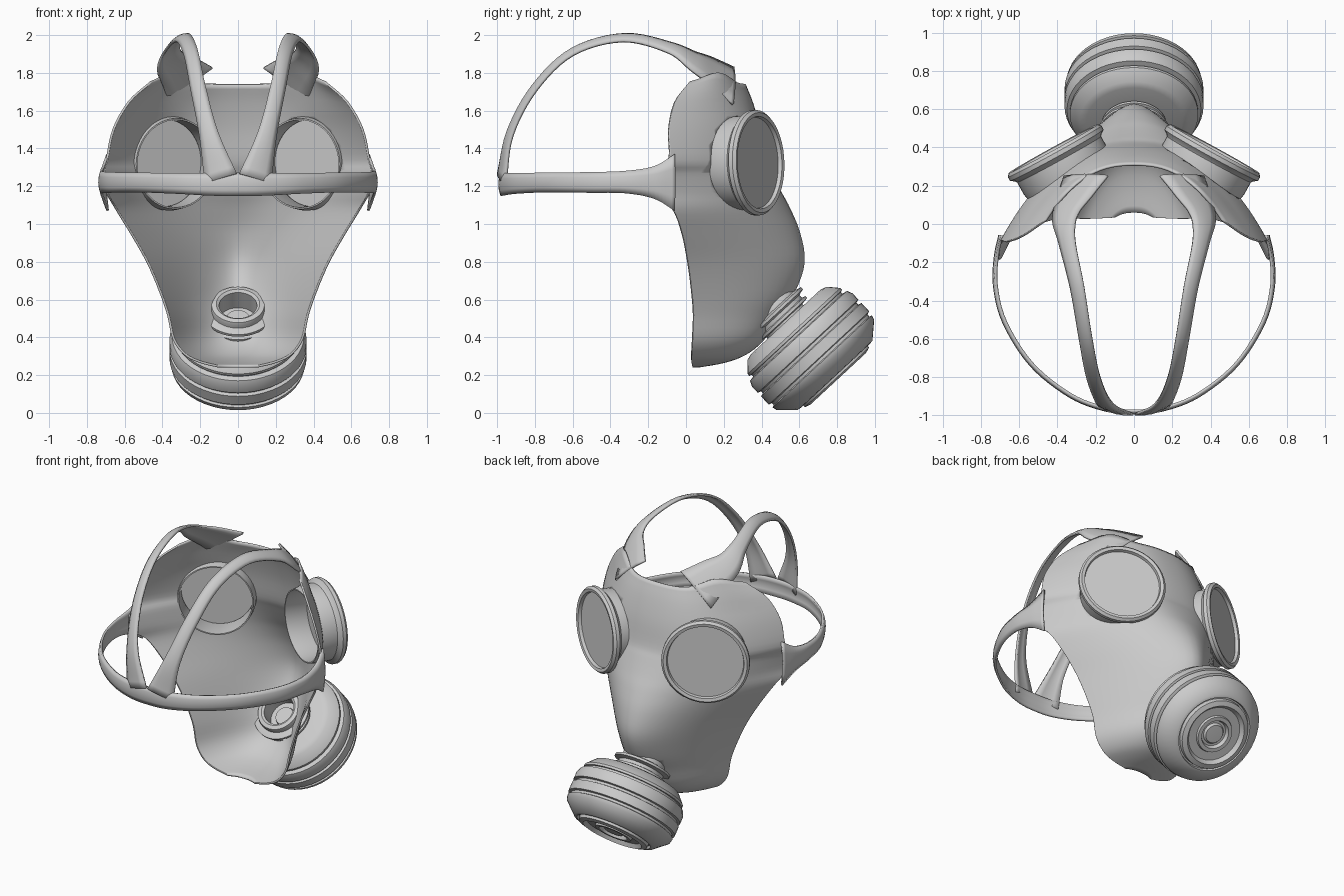
import bpy, bmesh, math
from mathutils import Vector

cube = bpy.data.objects.get("Cube")
if cube:
    bpy.data.objects.remove(cube)

grey = bpy.data.materials.new("rubber_grey")
grey.use_nodes = True
grey.diffuse_color = (0.6, 0.6, 0.6, 1)
grey.node_tree.nodes["Principled BSDF"].inputs["Base Color"].default_value = grey.diffuse_color


def make(name, verts, faces, sharp=None):
    mesh = bpy.data.meshes.new(name)
    mesh.from_pydata([tuple(v) for v in verts], [], faces)
    bm = bmesh.new()
    bm.from_mesh(mesh)
    bmesh.ops.remove_doubles(bm, verts=bm.verts, dist=1e-5)
    bmesh.ops.recalc_face_normals(bm, faces=bm.faces)
    bm.to_mesh(mesh)
    bm.free()
    mesh.materials.append(grey)
    obj = bpy.data.objects.new(name, mesh)
    bpy.context.collection.objects.link(obj)
    mesh.polygons.foreach_set("use_smooth", [True] * len(mesh.polygons))
    if sharp:
        bpy.ops.object.select_all(action="DESELECT")
        obj.select_set(True)
        bpy.context.view_layer.objects.active = obj
        bpy.ops.object.shade_smooth_by_angle(angle=math.radians(sharp))
    return obj


def grid_faces(rows, cols):
    return [(i * cols + j, i * cols + j + 1, (i + 1) * cols + j + 1, (i + 1) * cols + j)
            for i in range(rows - 1) for j in range(cols - 1)]


def lathe(name, origin, axis, profile, seg=48):
    """Spin (radius, distance) pairs around an axis."""
    axis = Vector(axis).normalized()
    side = axis.cross(Vector((0, 0, 1))).normalized()
    up = side.cross(axis)
    verts = []
    for r, t in profile:
        for k in range(seg + 1):
            a = 2 * math.pi * k / seg
            verts.append(Vector(origin) + axis * t + (side * math.cos(a) + up * math.sin(a)) * r)
    faces = grid_faces(len(profile), seg + 1)
    return make(name, verts, faces, 35)


def spline(points, steps=6):
    """Catmull-Rom through points of any dimension."""
    pts = [Vector(p) for p in points]
    pts = [2 * pts[0] - pts[1]] + pts + [2 * pts[-1] - pts[-2]]
    out = []
    for a, b, c, d in zip(pts, pts[1:], pts[2:], pts[3:]):
        for k in range(steps):
            t = k / steps
            out.append((2 * b + (c - a) * t + (2 * a - 5 * b + 4 * c - d) * t * t
                        + (3 * b - a - 3 * c + d) * t ** 3) / 2)
    return out + [pts[-2]]


def solidify(obj, thickness):
    mod = obj.modifiers.new("thickness", "SOLIDIFY")
    mod.thickness = thickness
    mod.offset = 0


def ribbon(name, points, upright=False):
    """Curved strap through (x, y, z, width) points."""
    path = spline(points)
    verts = []
    for i, p in enumerate(path):
        here = p.xyz
        tangent = path[min(i + 1, len(path) - 1)].xyz - path[max(i - 1, 0)].xyz
        across = Vector((0, 0, 1)) if upright else tangent.cross(here - Vector((0, -0.3, 1.45)))
        across.normalize()
        bulge = across.cross(tangent).normalized()
        if bulge.dot(here - Vector((0, -0.3, 1.45))) < 0:
            bulge.negate()
        for s in (-0.5, -0.25, 0, 0.25, 0.5):
            verts.append(here + across * p.w * s + bulge * 0.012 * (1 - 4 * s * s))
    obj = make(name, verts, grid_faces(len(path), 5))
    solidify(obj, 0.014)
    return obj


# Face shell rows: height, front y, half width, back edge y, roundness
rows = spline([
    (0.245, 0.06, 0.10, 0.035, 2.5), (0.27, 0.2, 0.2, 0.03, 2.5),
    (0.31, 0.31, 0.28, 0.03, 2.5), (0.39, 0.41, 0.34, 0.035, 2.3),
    (0.52, 0.49, 0.37, 0.04, 2.0), (0.65, 0.58, 0.415, 0.03, 1.7),
    (0.8, 0.63, 0.48, 0.01, 1.6), (0.95, 0.605, 0.565, -0.02, 1.7),
    (1.08, 0.55, 0.645, -0.07, 1.9), (1.17, 0.5, 0.695, -0.17, 2.2),
    (1.27, 0.45, 0.71, -0.17, 2.4), (1.34, 0.42, 0.695, -0.09, 2.5),
    (1.5, 0.39, 0.66, -0.09, 2.5), (1.64, 0.35, 0.58, -0.06, 2.5),
    (1.74, 0.31, 0.46, 0.02, 2.5)], 4)
COLS = 41
verts = []
for z, front, half, back, power in rows:
    for j in range(COLS):
        u = math.sin((j / (COLS - 1) * 2 - 1) * math.pi / 2)
        depth = 1 - (u * u + 0.004) ** (power / 2)
        # forehead rises towards the upper straps
        lift = max(0, (z - 1.6) / 0.14) * 0.06 * math.exp(-((abs(u) - 0.75) / 0.2) ** 2)
        verts.append((half * u, back + (front - back) * depth, z + lift))
shell = make("face_shell", verts, grid_faces(len(rows), COLS))
solidify(shell, 0.012)

# Eye and nozzle openings
EYE, EYE_AXIS = Vector((0.42, 0.39, 1.325)), Vector((0.48, 0.875, 0.03))
CAN, CAN_AXIS = Vector((0, 0.575, 0.43)), Vector((0, 0.68, -0.733))


def mirrored(v, s):
    return Vector((v.x * s, v.y, v.z))


cutters = []
for s in (1, -1):
    cutters.append(lathe("eye_cutter", mirrored(EYE, s), mirrored(EYE_AXIS, s),
                         [(0, -0.45), (0.235, -0.45), (0.235, 0.1), (0, 0.1)]))
cutters.append(lathe("nozzle_cutter", CAN, CAN_AXIS, [(0, -0.4), (0.13, -0.4), (0.13, 0), (0, 0)]))
for c in cutters:
    c.hide_render = True
    mod = shell.modifiers.new("opening", "BOOLEAN")
    mod.operation = "DIFFERENCE"
    mod.object = c
depsgraph = bpy.context.evaluated_depsgraph_get()
cut_mesh = bpy.data.meshes.new_from_object(shell.evaluated_get(depsgraph))
shell.modifiers.clear()
shell.data = cut_mesh
for c in cutters:
    bpy.data.objects.remove(c)

# Eyepieces: flat lens, raised rim and tapered collar
for s, side in ((1, "left"), (-1, "right")):
    o, a = mirrored(EYE, s), mirrored(EYE_AXIS, s)
    lathe(side + "_eyepiece", o, a, [
        (0.238, -0.03), (0.245, 0), (0.265, 0.004), (0.279, -0.012), (0.279, -0.035),
        (0.258, -0.05), (0.25, -0.06), (0.25, -0.13), (0.24, -0.19), (0.232, -0.19),
        (0.232, -0.05), (0.238, -0.03)])
    lathe(side + "_lens", o, a, [(0, -0.02), (0.24, -0.02), (0.24, -0.035), (0, -0.035)])

# Head straps
for s, side in ((1, "left"), (-1, "right")):
    ribbon(side + "_top_strap", [(s * x, y, z, w) for x, y, z, w in (
        (0.25, 0.25, 1.73, 0.3), (0.3, 0.16, 1.79, 0.24), (0.355, 0.05, 1.855, 0.17),
        (0.35, -0.08, 1.93, 0.1), (0.295, -0.33, 1.985, 0.08), (0.25, -0.6, 1.91, 0.075),
        (0.21, -0.8, 1.72, 0.08), (0.155, -0.93, 1.48, 0.1), (0.09, -0.975, 1.24, 0.18))])
ring = [(0.69, -0.06, 1.22, 0.3), (0.713, -0.17, 1.22, 0.17), (0.718, -0.32, 1.222, 0.115),
        (0.67, -0.51, 1.22, 0.105), (0.53, -0.73, 1.22, 0.1), (0.33, -0.89, 1.215, 0.105),
        (0.15, -0.96, 1.21, 0.115)]
ribbon("back_strap", ring + [(0, -0.975, 1.21, 0.12)]
       + [(-x, y, z, w) for x, y, z, w in reversed(ring)], True)

# Filter canister with grooves, stepped nose and neck
lathe("filter_canister", CAN, CAN_AXIS, [
    (0.1, -0.07), (0.25, -0.07), (0.285, -0.06), (0.335, -0.005), (0.335, 0.01), (0.322, 0.012),
    (0.322, 0.025), (0.35, 0.03), (0.363, 0.06), (0.363, 0.105), (0.345, 0.11), (0.345, 0.125),
    (0.363, 0.13), (0.363, 0.19), (0.345, 0.195), (0.345, 0.21), (0.358, 0.215),
    (0.352, 0.24), (0.27, 0.315), (0.25, 0.318), (0.245, 0.3), (0.235, 0.3), (0.232, 0.33),
    (0.2, 0.34), (0.18, 0.315), (0.125, 0.315), (0.12, 0.33), (0.095, 0.33),
    (0.085, 0.305), (0.07, 0.305), (0.06, 0.32), (0, 0.322)])
lathe("filter_neck", CAN, CAN_AXIS, [
    (0.1, -0.16), (0.145, -0.16), (0.185, -0.15), (0.185, -0.135), (0.15, -0.125),
    (0.15, -0.105), (0.17, -0.1), (0.17, -0.085), (0.13, -0.08), (0.13, -0.05)])
lathe("inner_valve", CAN, CAN_AXIS, [
    (0.1, -0.06), (0.1, -0.19), (0.115, -0.2), (0.14, -0.195), (0.145, -0.18), (0.145, -0.14)])
lathe("valve_disc", CAN, CAN_AXIS, [(0, -0.1), (0.06, -0.1), (0.065, -0.08), (0.11, -0.08)])
